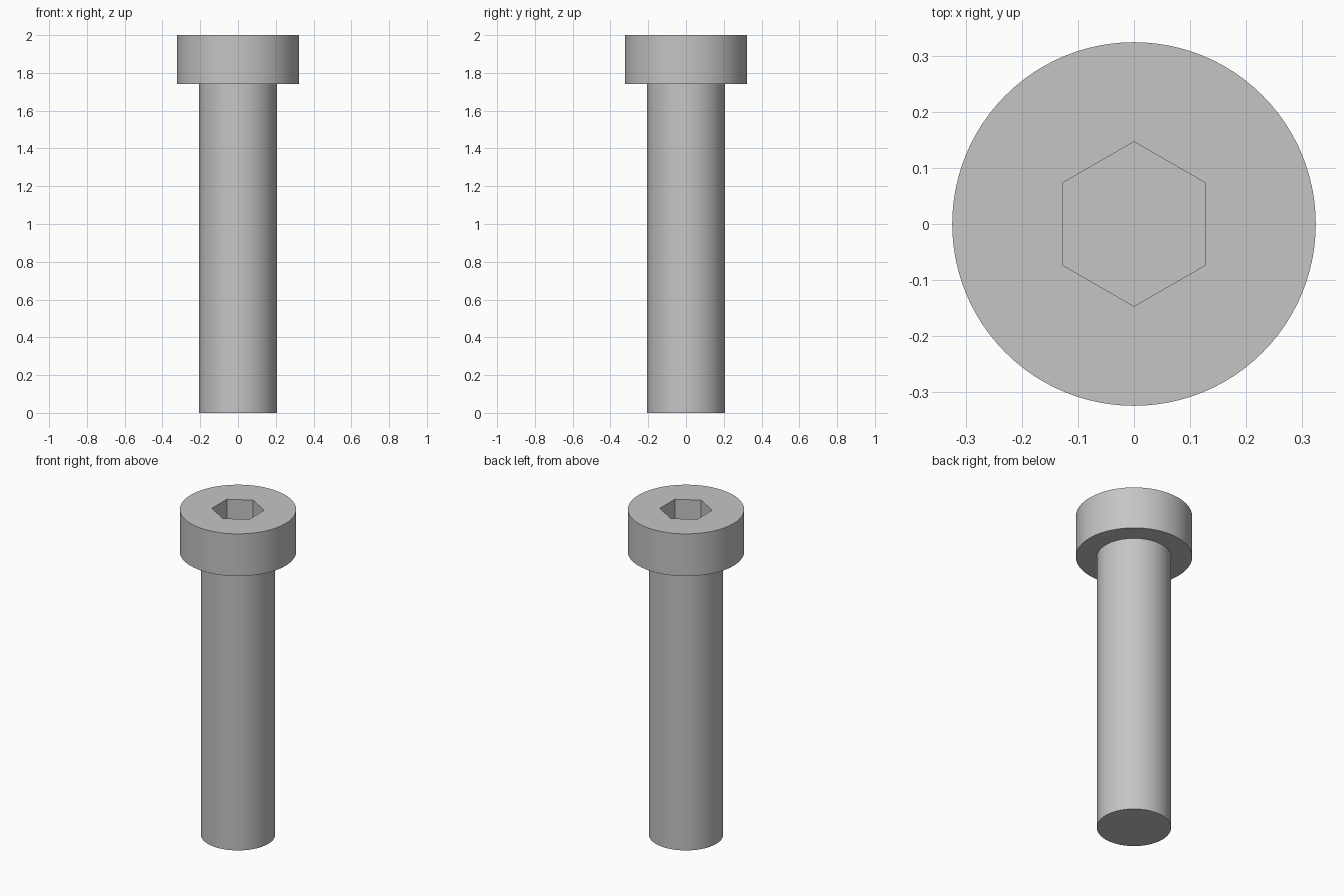
import bpy, bmesh
from math import pi, cos, sin, radians

cube = bpy.data.objects.get("Cube")
if cube:
    bpy.data.objects.remove(cube, do_unlink=True)

SEGMENTS = 96
SHANK_R, HEAD_R = 0.207, 0.324
HEAD_BOTTOM, HEAD_TOP = 1.74, 2.0
HEX_APOTHEM, SOCKET_DEPTH = 0.127, 0.15

steel = bpy.data.materials.new("steel grey")
steel.use_nodes = True
grey = (0.56, 0.56, 0.56, 1)
steel.diffuse_color = grey
steel.node_tree.nodes["Principled BSDF"].inputs["Base Color"].default_value = grey


def round_radius(radius):
    return lambda angle: radius


def hex_radius(apothem):
    # Flats face +x and -x, corners point along +y and -y
    return lambda angle: apothem / cos((angle + pi / 6) % (pi / 3) - pi / 6)


def add_ring(bm, radius_at, z):
    angles = [2 * pi * i / SEGMENTS for i in range(SEGMENTS)]
    return [bm.verts.new((radius_at(a) * cos(a), radius_at(a) * sin(a), z))
            for a in angles]


def build_part(name, sections, cap_start=False, cap_end=False):
    """Skin a stack of rings, given as (radius function, height)."""
    bm = bmesh.new()
    rings = [add_ring(bm, f, z) for f, z in sections]
    for low, high in zip(rings, rings[1:]):
        for i in range(SEGMENTS):
            j = (i + 1) % SEGMENTS
            bm.faces.new((low[i], low[j], high[j], high[i]))
    if cap_start:
        bm.faces.new(rings[0][::-1])
    if cap_end:
        bm.faces.new(rings[-1])
    mesh = bpy.data.meshes.new(name)
    bm.to_mesh(mesh)
    bm.free()
    mesh.materials.append(steel)
    part = bpy.data.objects.new(name, mesh)
    bpy.context.collection.objects.link(part)
    bpy.ops.object.select_all(action="DESELECT")
    part.select_set(True)
    bpy.context.view_layer.objects.active = part
    bpy.ops.object.shade_smooth_by_angle(angle=radians(30))
    return part


shank, head = round_radius(SHANK_R), round_radius(HEAD_R)
socket = hex_radius(HEX_APOTHEM)

# Plain shank with a flat end
build_part("shank", [(shank, 0), (shank, HEAD_BOTTOM)], cap_start=True)

# Cylinder head: underside, side, top face, hexagonal socket and its floor
build_part("socket_head", [
    (shank, HEAD_BOTTOM),
    (head, HEAD_BOTTOM),
    (head, HEAD_TOP),
    (socket, HEAD_TOP),
    (socket, HEAD_TOP - SOCKET_DEPTH),
], cap_end=True)
